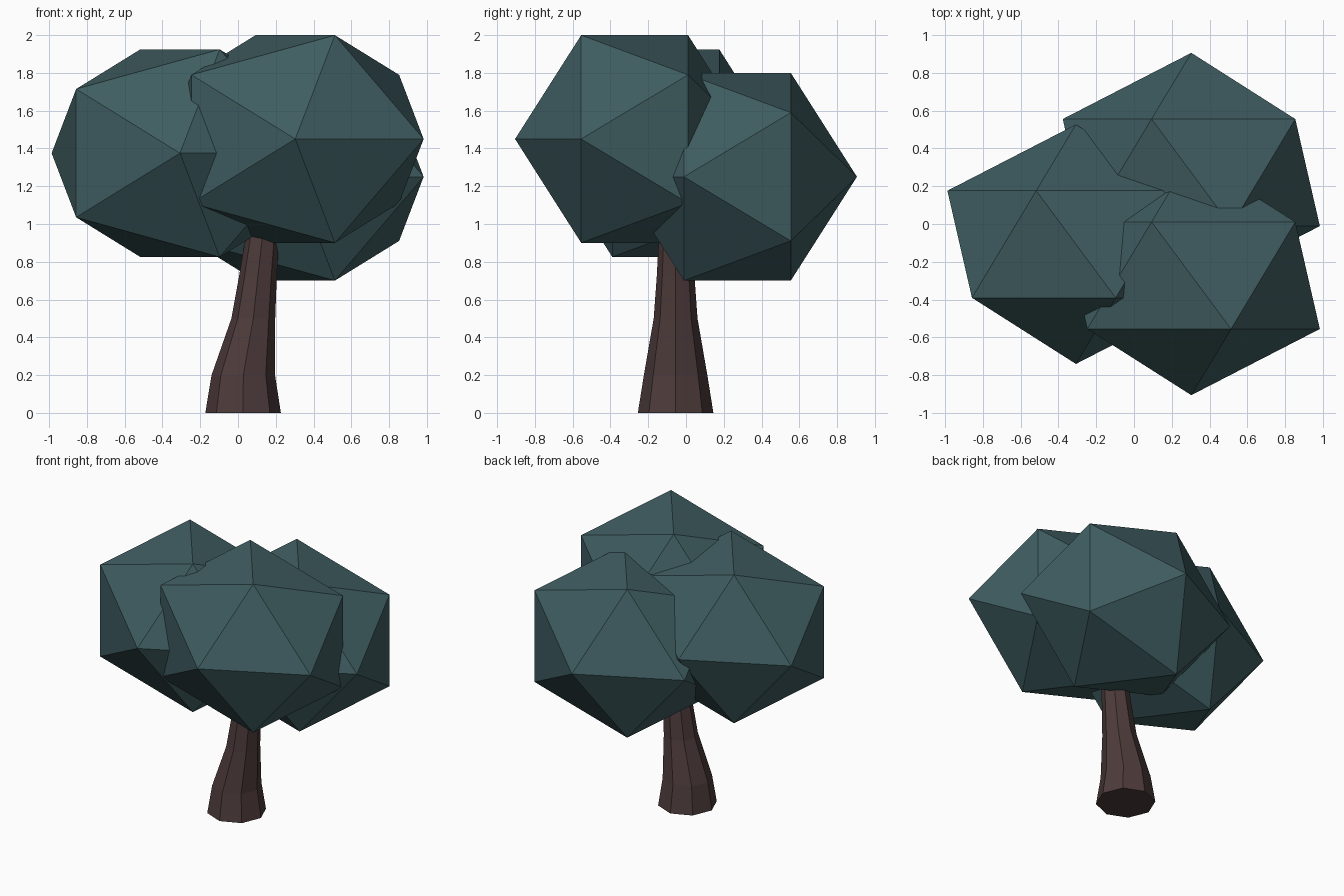
import bpy, bmesh
from math import cos, sin, tau, pi

if "Cube" in bpy.data.objects:
    bpy.data.objects.remove(bpy.data.objects["Cube"])


def material(name, color):
    m = bpy.data.materials.new(name)
    m.diffuse_color = (*color, 1)
    m.use_nodes = True
    m.node_tree.nodes["Principled BSDF"].inputs["Base Color"].default_value = m.diffuse_color
    return m


leaf = material("leaf", (0.05, 0.11, 0.12))
bark = material("bark", (0.075, 0.043, 0.043))


# Foliage: stretched icosahedra lying with their pole along y
def foliage(name, loc):
    bpy.ops.mesh.primitive_ico_sphere_add(subdivisions=1, radius=1, location=loc,
                                          rotation=(pi / 2, 0, 0))
    ob = bpy.context.object
    ob.name = name
    ob.scale = (0.76, 0.646, 0.633)
    ob.data.materials.append(leaf)


foliage("foliage_front", (0.303, -0.272, 1.45))
foliage("foliage_back", (0.303, 0.272, 1.25))
foliage("foliage_left", (-0.307, -0.107, 1.375))

# Trunk: bent, tapering octagonal column (centre x, z, radius)
rings = [(0.027, 0, 0.2), (0.028, 0.2, 0.168), (0.081, 0.5, 0.116),
         (0.105, 0.72, 0.1), (0.148, 1.1, 0.08)]
bm = bmesh.new()
loops = [[bm.verts.new((cx + r * cos(tau * i / 8), -0.055 + r * sin(tau * i / 8), z))
          for i in range(8)] for cx, z, r in rings]
for a, b in zip(loops, loops[1:]):
    for i in range(8):
        j = (i + 1) % 8
        bm.faces.new((a[i], a[j], b[j], b[i]))
bm.faces.new(loops[0][::-1])
bm.faces.new(loops[-1])
mesh = bpy.data.meshes.new("trunk")
bm.to_mesh(mesh)
bm.free()
trunk = bpy.data.objects.new("trunk", mesh)
bpy.context.collection.objects.link(trunk)
mesh.materials.append(bark)
